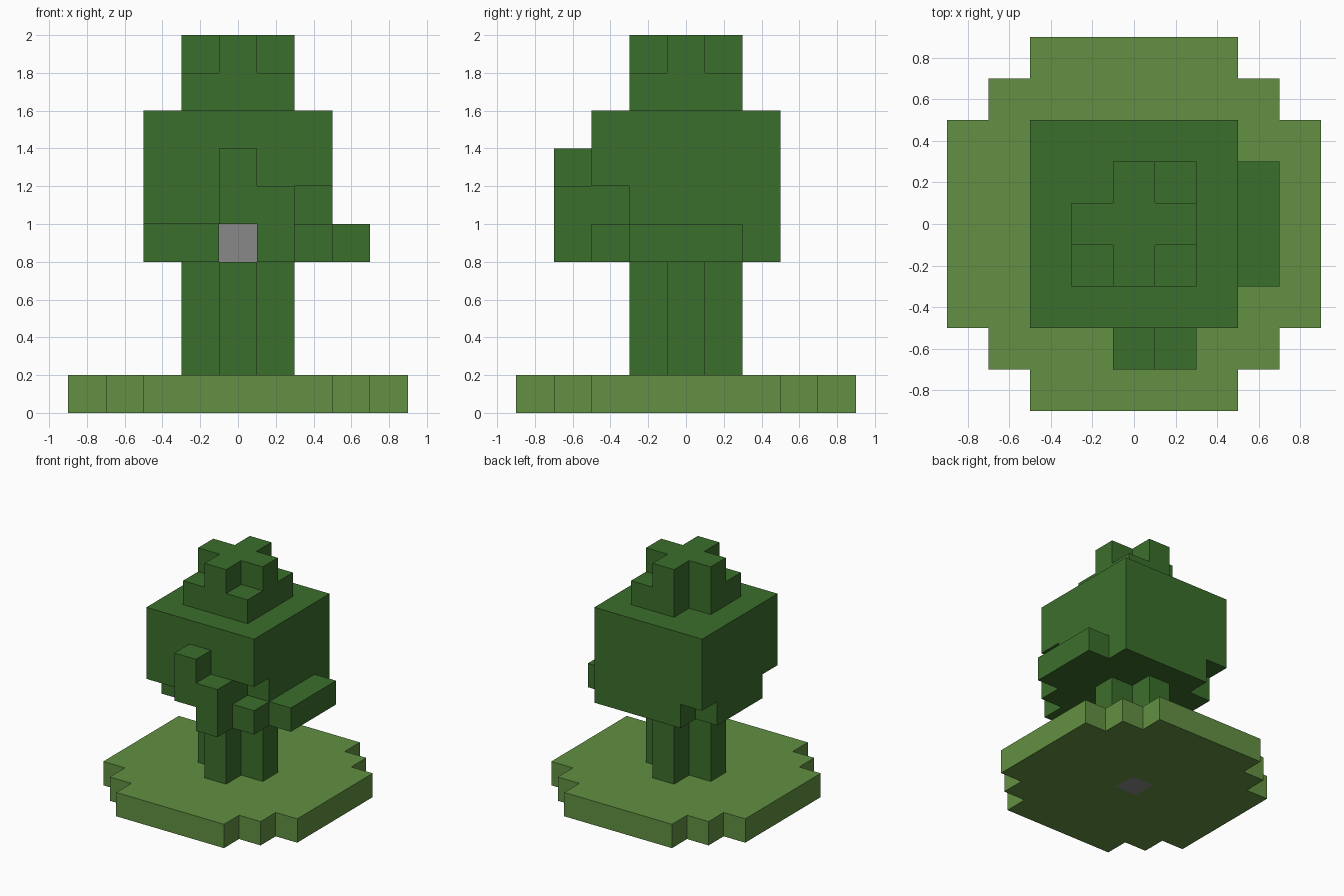
import bpy
import bmesh
from itertools import product
from mathutils import Vector

default = bpy.data.objects.get("Cube")
if default:
    bpy.data.objects.remove(default, do_unlink=True)

CELL = 0.2


def material(name, colour):
    mat = bpy.data.materials.new(name)
    mat.use_nodes = True
    mat.diffuse_color = (*colour, 1)
    mat.node_tree.nodes["Principled BSDF"].inputs["Base Color"].default_value = (*colour, 1)
    return mat


def box(xs, ys, zs):
    """Cells of an inclusive block; each axis is a (first, last) pair."""
    return set(product(*(range(a, b + 1) for a, b in (xs, ys, zs))))


def plus(zs):
    return box((-1, 1), (0, 0), zs) | box((0, 0), (-1, 1), zs)


def build(name, cells, mat, occupied):
    """Make one part from its exposed cell sides, merged into large flat faces."""
    bm = bmesh.new()
    for cell in cells:
        centre = Vector((cell[0], cell[1], cell[2] + 0.5)) * CELL
        for axis, sign in product(range(3), (-1, 1)):
            n = Vector((0, 0, 0))
            n[axis] = sign
            if tuple(int(c + d) for c, d in zip(cell, n)) in occupied:
                continue
            u = Vector((0, 0, 0))
            u[(axis + 1) % 3] = 1
            v = n.cross(u)
            corners = (-u - v, u - v, u + v, v - u)
            bm.faces.new([bm.verts.new(centre + (n + c) * CELL / 2) for c in corners])
    bmesh.ops.remove_doubles(bm, verts=bm.verts, dist=CELL / 100)
    bmesh.ops.dissolve_limit(bm, angle_limit=0.01, verts=bm.verts, edges=bm.edges)
    mesh = bpy.data.meshes.new(name)
    bm.to_mesh(mesh)
    bm.free()
    mesh.materials.append(mat)
    bpy.context.collection.objects.link(bpy.data.objects.new(name, mesh))


grass = material("grass_green", (0.122, 0.279, 0.054))
leaf = material("leaf_green", (0.044, 0.156, 0.025))
stone = material("core_grey", (0.246, 0.246, 0.246))

# Grey core running up through the middle
core = box((0, 0), (0, 0), (0, 4))

# Stepped round ground plate
ground = (box((-4, 4), (-2, 2), (0, 0)) | box((-3, 3), (-3, 3), (0, 0))
          | box((-2, 2), (-4, 4), (0, 0))) - core

# Cross-shaped trunk around the core
trunk = plus((1, 3)) - core

# Lower crown layer with open front and clipped back corner
skirt = box((-2, 2), (-2, 2), (4, 4)) - core
skirt -= box((-2, 0), (-2, -2), (4, 4)) | {(0, -1, 4), (-2, 2, 4)}

# Main crown block with one notched lower corner
crown = box((-2, 2), (-2, 2), (5, 7)) - {(2, -2, 5)}

# Crown tip: three low corners below a cross
tip = (box((-1, 1), (-1, 1), (8, 8)) - {(-1, 1, 8)}) | plus((9, 9))

# Leaf clumps sticking out of the front and the left side
front_clump = box((0, 0), (-3, -3), (5, 6)) | box((1, 1), (-3, -3), (4, 5))
side_clump = box((3, 3), (-1, 1), (4, 4))

parts = {
    "core": (core, stone),
    "ground_plate": (ground, grass),
    "trunk": (trunk, leaf),
    "crown": (skirt | crown | front_clump | side_clump, leaf),
    "crown_tip": (tip, leaf),
}
occupied = set().union(*(cells for cells, _ in parts.values()))
for name, (cells, mat) in parts.items():
    build(name, cells, mat, occupied)
